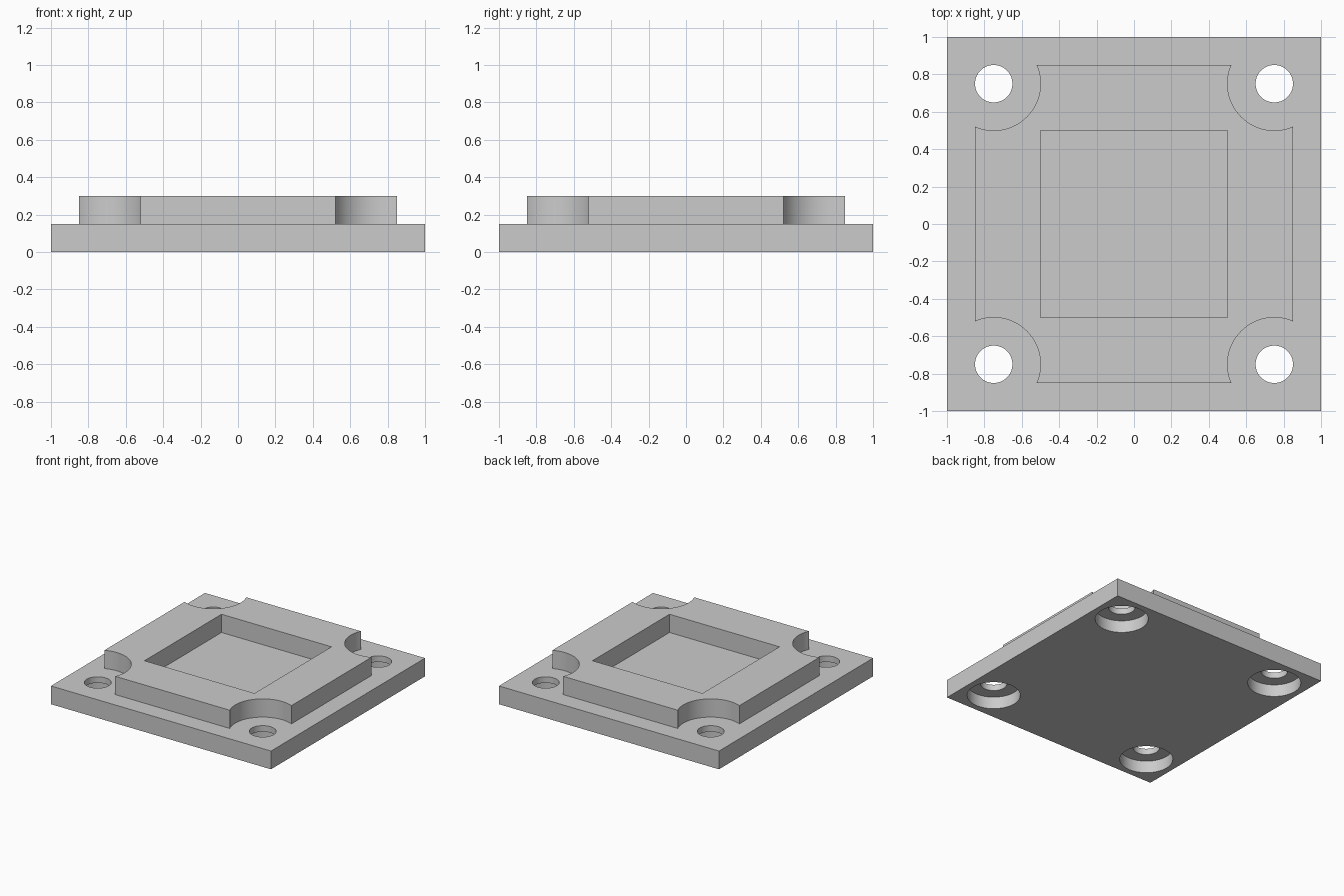
import bpy
import math

if "Cube" in bpy.data.objects:
    bpy.data.objects.remove(bpy.data.objects["Cube"], do_unlink=True)

grey = bpy.data.materials.new("plain grey")
grey.use_nodes = True
grey.diffuse_color = (0.6, 0.6, 0.6, 1)
grey.node_tree.nodes["Principled BSDF"].inputs["Base Color"].default_value = (0.6, 0.6, 0.6, 1)


def finish(name):
    ob = bpy.context.object
    ob.name = name
    ob.data.materials.append(grey)
    bpy.ops.object.transform_apply(location=True, rotation=True, scale=True)
    return ob


def block(name, side, z0, z1):
    bpy.ops.mesh.primitive_cube_add(size=1, location=(0, 0, (z0 + z1) / 2))
    bpy.context.object.scale = (side, side, z1 - z0)
    return finish(name)


def rod(name, x, y, radius, z0, z1):
    bpy.ops.mesh.primitive_cylinder_add(vertices=72, radius=radius, depth=z1 - z0,
                                        location=(x, y, (z0 + z1) / 2))
    return finish(name)


def combine(target, tool, operation="DIFFERENCE"):
    """Apply a boolean to the target and discard the tool."""
    mod = target.modifiers.new(operation.title(), "BOOLEAN")
    mod.operation = operation
    mod.solver = "EXACT"
    mod.object = tool
    bpy.context.view_layer.objects.active = target
    bpy.ops.object.modifier_apply(modifier=mod.name)
    bpy.data.objects.remove(tool, do_unlink=True)


corners = [(sx * 0.75, sy * 0.75) for sx in (-1, 1) for sy in (-1, 1)]

# Raised frame: square pad with an open pocket and scalloped corners
frame = block("raised_frame", 1.7, 0.12, 0.3)
combine(frame, block("pocket_cutter", 1.0, 0, 0.5))
for x, y in corners:
    combine(frame, rod("scallop_cutter", x, y, 0.25, 0, 0.5))

# Base plate, fused with the frame
plate = block("mounting_plate", 2.0, 0, 0.15)
combine(plate, frame, "UNION")

# Corner bolt holes, counterbored from below
for x, y in corners:
    combine(plate, rod("counterbore_cutter", x, y, 0.2, -0.1, 0.1))
    combine(plate, rod("hole_cutter", x, y, 0.1, -0.1, 0.4))

# Smooth curved walls, crisp edges
bpy.ops.object.select_all(action="DESELECT")
plate.select_set(True)
bpy.context.view_layer.objects.active = plate
bpy.ops.object.shade_smooth_by_angle(angle=math.radians(30))
